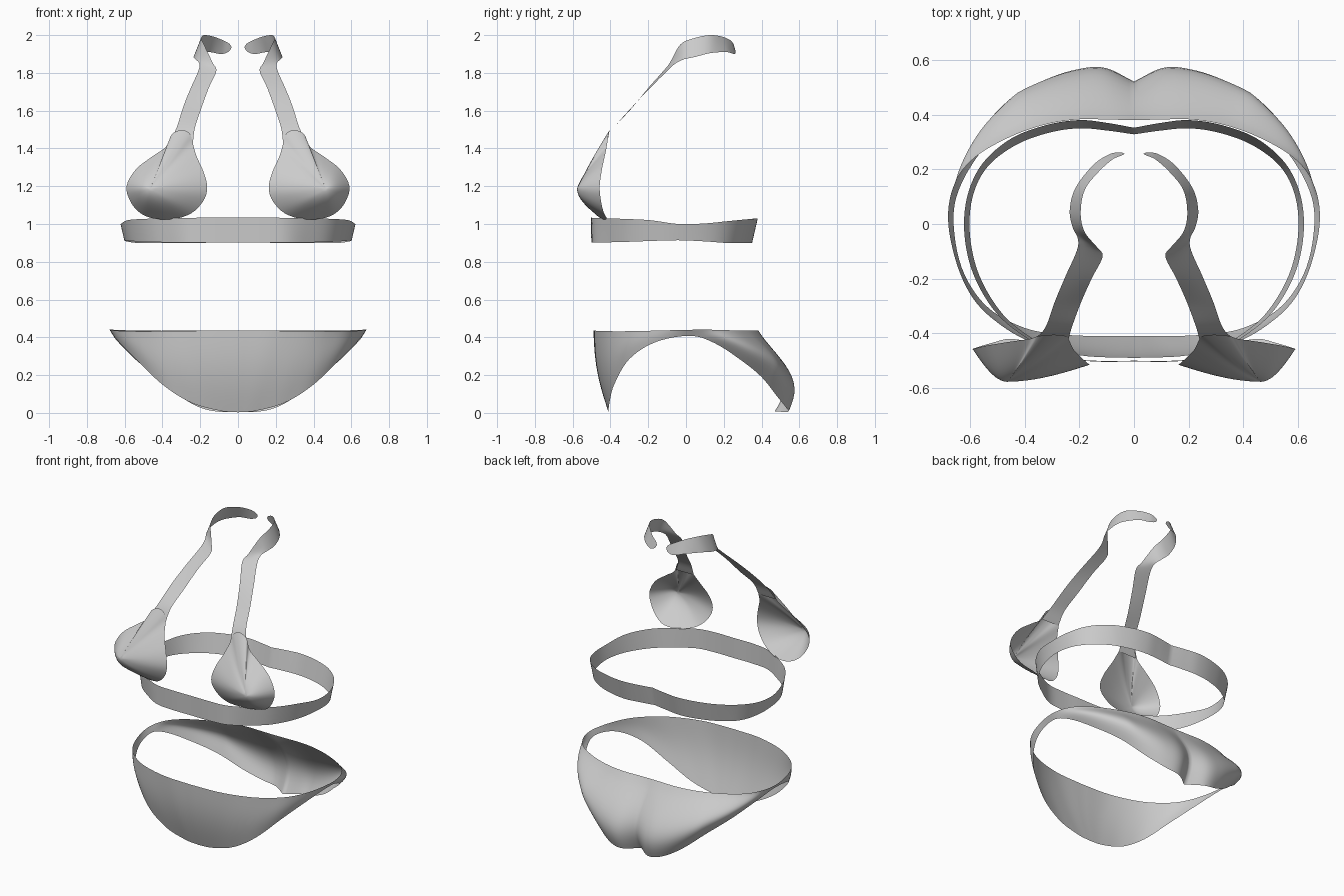
import bpy, bmesh, math
from mathutils import Vector


def spline(pts, closed=False, sub=6):
    """Smooth curve through the points (Catmull-Rom)."""
    P = [Vector(p) for p in pts]
    n = len(P)
    if closed:
        get = lambda i: P[i % n]
    else:
        Q = [2 * P[0] - P[1]] + P + [2 * P[-1] - P[-2]]
        get = lambda i: Q[i + 1]
    out = []
    for i in range(n if closed else n - 1):
        a, b, c, d = get(i - 1), get(i), get(i + 1), get(i + 2)
        for k in range(sub):
            t = k / sub
            out.append(0.5 * (2 * b + (c - a) * t + (2 * a - 5 * b + 4 * c - d) * t * t
                              + (3 * b - a - 3 * c + d) * t ** 3))
    if not closed:
        out.append(P[-1].copy())
    return out


def loft(name, columns, closed=False):
    """Skin a list of point columns and mirror the sheet to the other side."""
    bm = bmesh.new()
    grid = [[bm.verts.new(p) for p in col] for col in columns]
    n = len(grid)
    for i in range(n if closed else n - 1):
        a, b = grid[i], grid[(i + 1) % n]
        for j in range(len(a) - 1):
            bm.faces.new((a[j], b[j], b[j + 1], a[j + 1]))
    bmesh.ops.remove_doubles(bm, verts=bm.verts, dist=0.0003)
    bmesh.ops.recalc_face_normals(bm, faces=bm.faces)
    for f in bm.faces:
        f.smooth = True
    me = bpy.data.meshes.new(name)
    bm.to_mesh(me)
    bm.free()
    ob = bpy.data.objects.new(name, me)
    bpy.context.collection.objects.link(ob)
    mod = ob.modifiers.new("mirror", 'MIRROR')
    mod.merge_threshold = 0.001
    return ob


def ribbon(name, edge_a, edge_b, rows=6, bulge=lambda p, v: Vector()):
    cols = []
    for a, b in zip(spline(edge_a), spline(edge_b)):
        cols.append([a.lerp(b, j / rows) + bulge(a, j / rows) for j in range(rows + 1)])
    return loft(name, cols)


# Briefs: waistline and leg line, from centre front to centre back
waist = [(0, -.49, .435), (.2, -.48, .435), (.38, -.43, .433), (.5, -.36, .432),
         (.59, -.27, .433), (.65, -.14, .436), (.68, .02, .44), (.655, .15, .44),
         (.58, .245, .437), (.45, .32, .435), (.32, .365, .435), (.2, .383, .435),
         (.1, .382, .435), (0, .38, .435)]
leg = [(0, -.41, .003), (.1, -.41, .012), (.25, -.405, .055), (.4, -.38, .15),
       (.54, -.3, .285), (.63, -.16, .375), (.66, .02, .408), (.63, .15, .37),
       (.54, .29, .28), (.43, .40, .19), (.31, .48, .09), (.2, .53, .028),
       (.1, .54, .006), (0, .47, .008)]


def seat_bulge(p, v):
    if p.y > 0:   # rounded seat
        k = max(0, min(1, (p.y - .1) / .24))
        return Vector((.03 * k * min(1, p.x / .4), .085 * k, 0)) * math.sin(math.pi * v ** 1.3)
    k = min(1, -p.y / .45)
    return Vector((0, -.02 * k, 0)) * math.sin(math.pi * v)


ribbon("briefs", waist, leg, 14, seat_bulge)

# Band under the cups
band_top = [(0, -.503, 1.035), (.14, -.503, 1.035), (.26, -.488, 1.032), (.38, -.425, 1.03),
            (.5, -.33, 1.027), (.585, -.19, 1.02), (.62, -.04, 1.0), (.61, .1, 1.003),
            (.555, .22, 1.015), (.45, .312, 1.024), (.32, .362, 1.028), (.2, .38, 1.03),
            (.1, .37, 1.03), (0, .352, 1.03)]
band_low = [(0, -.5, .903), (.14, -.5, .903), (.26, -.485, .903), (.37, -.42, .903),
            (.48, -.33, .905), (.565, -.19, .91), (.6, -.04, .914), (.59, .1, .908),
            (.535, .21, .9), (.43, .29, .9), (.31, .334, .9), (.2, .35, .9),
            (.1, .342, .903), (0, .328, .905)]
ribbon("under_band", band_top, band_low, 5)

# Cups: teardrop rim filled by a dome up to the fullest point
rim = [(.30, -.405, 1.497), (.35, -.41, 1.475), (.38, -.42, 1.41), (.45, -.43, 1.36),
       (.54, -.445, 1.29), (.59, -.457, 1.2), (.57, -.45, 1.12), (.52, -.435, 1.06),
       (.45, -.42, 1.03), (.35, -.44, 1.025), (.25, -.48, 1.055), (.185, -.505, 1.12),
       (.163, -.515, 1.19), (.18, -.5, 1.27), (.22, -.46, 1.36), (.24, -.42, 1.43),
       (.257, -.408, 1.48)]
apex = Vector((.465, -.577, 1.185))
cup = []
for e in spline(rim, True, 4):
    w = max(.2, min(.95, (1.55 - e.z) / .33))
    col = []
    for j in range(13):
        t = j / 12
        p = e.lerp(apex, t)
        f = (1 - w) * t + w * math.sin(t * math.pi / 2)
        p.y = e.y + (apex.y - e.y) * f
        col.append(p)
    cup.append(col)
loft("cups", cup, True)

# Halter straps: rise from the cups, twist and hook around the neck
outer = [(.37, -.425, 1.42), (.325, -.38, 1.51), (.29, -.285, 1.62), (.25, -.19, 1.72),
         (.21, -.1, 1.81), (.205, -.055, 1.85), (.225, -.01, 1.872), (.235, .05, 1.885),
         (.215, .13, 1.905), (.15, .215, 1.91), (.09, .255, 1.9), (.05, .262, 1.912),
         (.034, .257, 1.935)]
inner = [(.24, -.425, 1.42), (.228, -.38, 1.51), (.195, -.29, 1.61), (.155, -.2, 1.72),
         (.115, -.12, 1.81), (.135, -.085, 1.855), (.18, -.03, 1.95), (.195, .04, 1.983),
         (.18, .125, 2.0), (.13, .19, 1.992), (.08, .235, 1.973), (.047, .25, 1.955),
         (.034, .257, 1.936)]
ribbon("halter_straps", outer, inner, 4)
